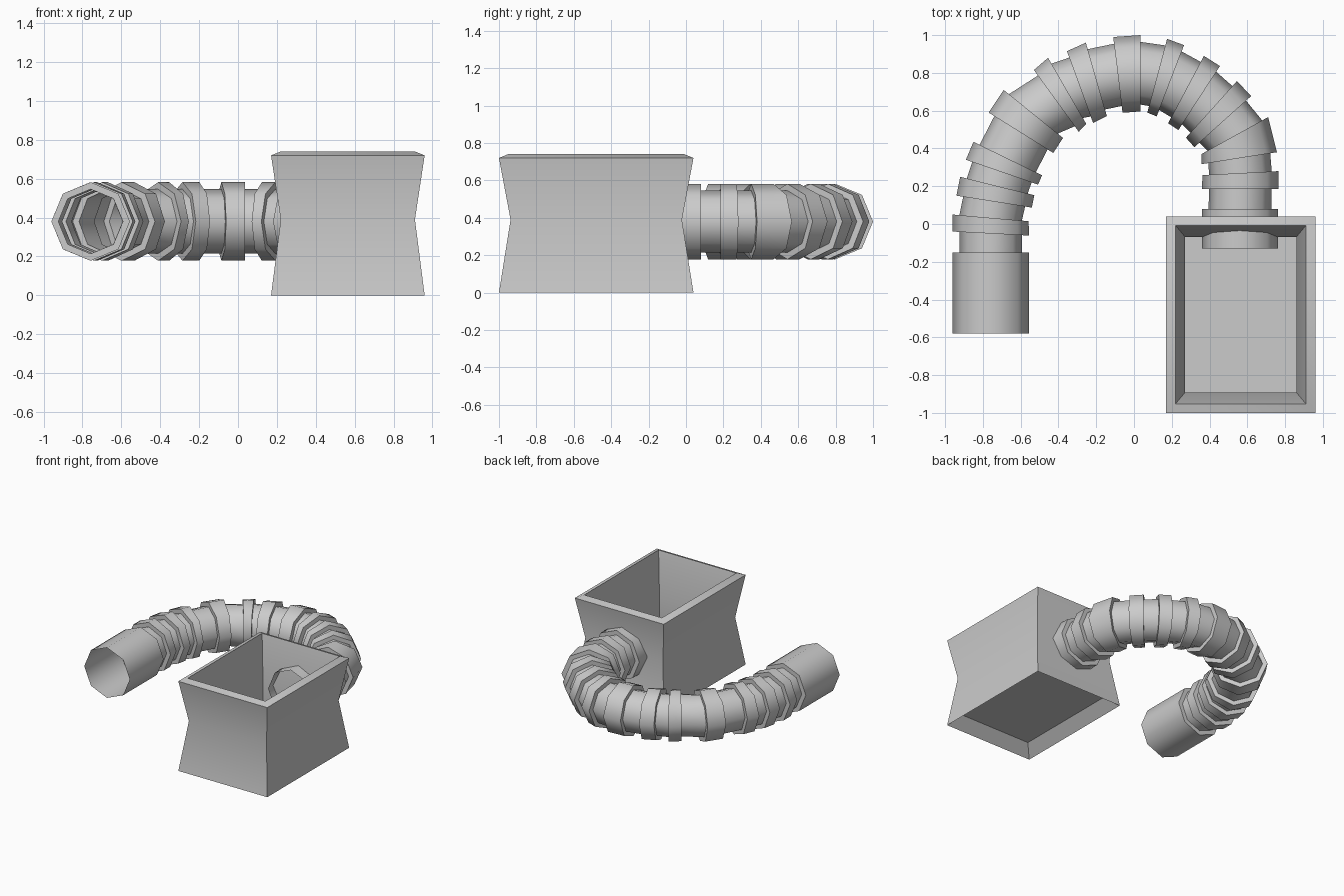
import bpy, bmesh
from math import sin, cos, pi, radians

if "Cube" in bpy.data.objects:
    bpy.data.objects.remove(bpy.data.objects["Cube"])


def loft(name, loops, smooth_angle, cap=None):
    """Bridge a list of equal-length point loops with quads; optionally cap one."""
    bm = bmesh.new()
    rows = [[bm.verts.new(p) for p in loop] for loop in loops]
    for a, b in zip(rows, rows[1:]):
        n = len(a)
        for i in range(n):
            j = (i + 1) % n
            bm.faces.new((a[i], a[j], b[j], b[i]))
    if cap is not None:
        bm.faces.new(rows[cap])
    bmesh.ops.recalc_face_normals(bm, faces=bm.faces)
    me = bpy.data.meshes.new(name)
    bm.to_mesh(me)
    bm.free()
    ob = bpy.data.objects.new(name, me)
    bpy.context.collection.objects.link(ob)
    bpy.ops.object.select_all(action='DESELECT')
    ob.select_set(True)
    bpy.context.view_layer.objects.active = ob
    bpy.ops.object.shade_smooth_by_angle(angle=radians(smooth_angle))
    return ob


# Pinched open box: outer wall, sloped rim, inner wall, raised floor
def rect(hx, hy, z):
    return [(0.565 + sx * hx, -0.48 + sy * hy, z)
            for sx, sy in ((-1, -1), (1, -1), (1, 1), (-1, 1))]


FLOOR = rect(0.315, 0.44, 0.08)
loft("box", [
    rect(0.395, 0.52, 0.0),
    rect(0.345, 0.458, 0.39),
    rect(0.395, 0.52, 0.72),
    rect(0.345, 0.472, 0.74),
    rect(0.295, 0.412, 0.39),
    FLOOR,
], 40, cap=5)
# Hollow underside sloping up to the floor
loft("box_underside", [rect(0.395, 0.52, 0.0), FLOOR], 30)

# Ribbed hose: each rib has two edges (outer x, outer y, outward heading)
R_RIB, R_NECK, Z = 0.202, 0.166, 0.38
edges = [
    (-0.96, -0.58, 180), (-0.96, -0.15, 180),
    (-0.96, -0.04, 177), (-0.96, 0.05, 175),
    (-0.94, 0.15, 171), (-0.92, 0.25, 166),
    (-0.89, 0.34, 161), (-0.85, 0.435, 154),
    (-0.77, 0.59, 148), (-0.69, 0.71, 141),
    (-0.53, 0.815, 126), (-0.455, 0.88, 120),
    (-0.355, 0.915, 110), (-0.255, 0.96, 106),
    (-0.11, 0.99, 97), (0.035, 1.0, 90),
    (0.175, 0.98, 75), (0.265, 0.947, 69),
    (0.37, 0.89, 62), (0.455, 0.836, 57),
    (0.545, 0.757, 48), (0.62, 0.677, 42),
    (0.71, 0.566, 29), (0.757, 0.38, 9),
    (0.765, 0.28, 3), (0.765, 0.185, 0),
    (0.763, 0.08, 0), (0.763, -0.13, 0),
]


def octagon(x, y, heading, r):
    c, s = cos(radians(heading)), sin(radians(heading))
    cx, cy = x - R_RIB * c, y - R_RIB * s
    return [(cx + r * cos(k * pi / 4) * c, cy + r * cos(k * pi / 4) * s,
             Z + r * sin(k * pi / 4)) for k in range(8)]


loops = []
for i, e in enumerate(edges):
    pair = [octagon(*e, R_NECK), octagon(*e, R_RIB)]
    if i % 2:
        pair.reverse()
    loops += pair
loft("ribbed_hose", loops[1:-1], 50)
